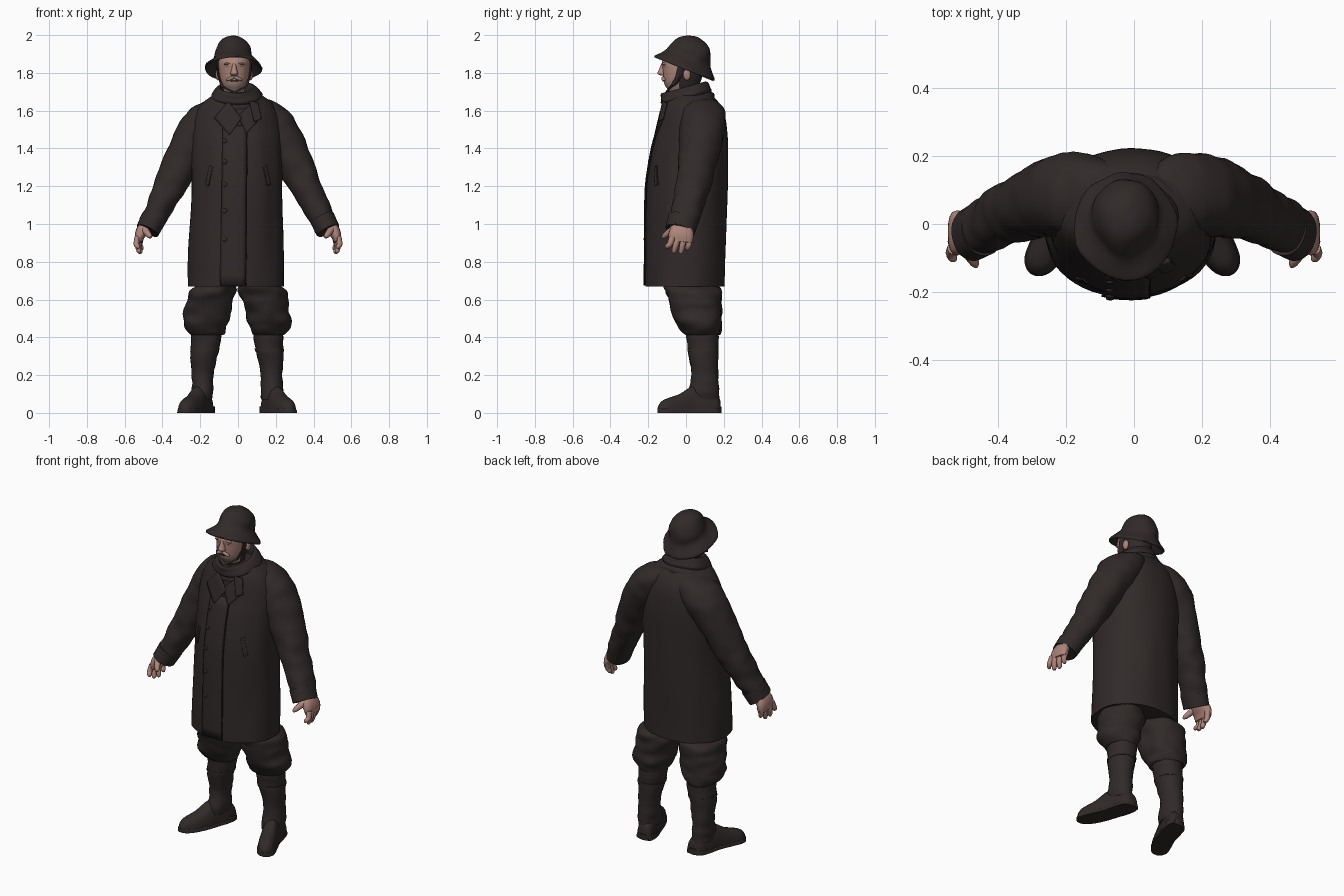
import bpy, bmesh, math
from mathutils import Vector, noise

cube = bpy.data.objects.get("Cube")
if cube:
    bpy.data.objects.remove(cube, do_unlink=True)


def material(name, rgb):
    m = bpy.data.materials.new(name)
    m.use_nodes = True
    m.diffuse_color = (*rgb, 1)
    m.node_tree.nodes["Principled BSDF"].inputs["Base Color"].default_value = (*rgb, 1)
    return m


CLOTH = material("dark oilskin", (0.030, 0.0225, 0.0218))
SEAM = material("dark seam", (0.012, 0.009, 0.009))
SKIN = material("skin", (0.42, 0.235, 0.19))
BEARD = material("grey whiskers", (0.33, 0.225, 0.19))


def finish(name, bm, mat, angle=40):
    bmesh.ops.recalc_face_normals(bm, faces=bm.faces)
    mesh = bpy.data.meshes.new(name)
    bm.to_mesh(mesh)
    bm.free()
    mesh.materials.append(mat)
    ob = bpy.data.objects.new(name, mesh)
    bpy.context.collection.objects.link(ob)
    bpy.ops.object.select_all(action='DESELECT')
    ob.select_set(True)
    bpy.context.view_layer.objects.active = ob
    bpy.ops.object.shade_smooth_by_angle(angle=math.radians(angle))
    return ob


def smooth(rows, steps=4):
    """Catmull-Rom interpolation of rows of numbers."""
    out = []
    for i in range(len(rows) - 1):
        a, b, c, d = rows[max(i - 1, 0)], rows[i], rows[i + 1], rows[min(i + 2, len(rows) - 1)]
        for k in range(steps):
            t = k / steps
            out.append([q + t / 2 * (r - p + t * (2 * p - 5 * q + 4 * r - s + t * (3 * (q - r) + s - p)))
                        for p, q, r, s in zip(a, b, c, d)])
    return out + [list(rows[-1])]


def power(v, n):
    return math.copysign(abs(v) ** (2 / n), v)


def loft(name, rings, mat, sides=28, n=2.2, fold=0, freq=(9, 9, 9), floor=None):
    """Skin superellipse rings given as centre and two half axes."""
    bm = bmesh.new()
    loops = []
    for c, u, v in rings:
        loop = []
        for i in range(sides):
            a = math.tau * i / sides
            d = u * power(math.cos(a), n) + v * power(math.sin(a), n)
            p = c + d
            if fold:
                p += d.normalized() * fold * noise.noise(Vector(q * f for q, f in zip(p, freq)))
            if floor is not None:
                p.z = max(p.z, floor)
            loop.append(bm.verts.new(p))
        loops.append(loop)
    for lo, hi in zip(loops, loops[1:]):
        for i in range(sides):
            j = (i + 1) % sides
            bm.faces.new((lo[i], lo[j], hi[j], hi[i]))
    bm.faces.new(loops[0])
    bm.faces.new(loops[-1])
    return finish(name, bm, mat)


def upright(rows, steps=4):
    """Rows: height, centre x, half width, front y, back y."""
    return [(Vector((cx, (f + b) / 2, z)), Vector((hx, 0, 0)), Vector((0, (b - f) / 2, 0)))
            for z, cx, hx, f, b in smooth(rows, steps)]


def tilted(centre, degrees, rows, steps=3):
    """Rows: height along the tilted axis, half width, half depth."""
    t = math.radians(degrees)
    up, back = Vector((0, math.sin(t), math.cos(t))), Vector((0, math.cos(t), -math.sin(t)))
    return [(Vector(centre) + up * h, Vector((rx, 0, 0)), back * ry) for h, rx, ry in smooth(rows, steps)]


def tube(rows, side, steps=4):
    """Rows: x, y, z, half thickness, half depth; side mirrors x."""
    pts = smooth([(r[0] * side, *r[1:]) for r in rows], steps)
    cs = [Vector(p[:3]) for p in pts]
    rings = []
    for i, p in enumerate(pts):
        t = (cs[min(i + 1, len(cs) - 1)] - cs[max(i - 1, 0)]).normalized()
        v = (Vector((0, 1, 0)) - t * t.y).normalized()
        rings.append((cs[i], v.cross(t) * p[3], v * p[4]))
    return rings


def blob(name, loc, size, mat, tilt=0):
    bpy.ops.mesh.primitive_uv_sphere_add(segments=14, ring_count=8, location=loc, rotation=(0, tilt, 0))
    ob = bpy.context.object
    ob.name, ob.scale = name, size
    ob.data.materials.append(mat)
    bpy.ops.object.shade_smooth()
    return ob


# Coat body
COAT_N = 2.08
coat_rows = [(0.67, -.01, .255, -.216, .205), (0.9, -.01, .25, -.215, .212), (1.2, -.005, .242, -.21, .22),
             (1.4, -.005, .24, -.178, .222), (1.5, -.005, .238, -.15, .215), (1.58, -.005, .222, -.13, .202),
             (1.64, -.005, .185, -.115, .175), (1.69, -.005, .12, -.095, .13)]
loft("coat_body", upright(coat_rows, 7), CLOTH, 56, COAT_N, .007, (11, 11, 3))
dense = smooth(coat_rows, 12)


def coat_front(x, z):
    _, cx, hx, f, b = min(dense, key=lambda r: abs(r[0] - z))
    k = max(1 - (abs(x - cx) / hx) ** COAT_N, 0.02)
    return (f + b) / 2 - (b - f) / 2 * k ** (1 / COAT_N)


def patch(name, corners, mat, lift=.004, thick=.008):
    """Cloth plate on the coat front; corners as x, z in order around."""
    a, b, c, d = [Vector(p) for p in corners]
    nu, nv = 6, 16
    bm = bmesh.new()
    grid = []
    for j in range(nv + 1):
        for i in range(nu + 1):
            p = a.lerp(b, i / nu).lerp(d.lerp(c, i / nu), j / nv)
            grid.append(bm.verts.new((p.x, coat_front(p.x, p.y) - lift, p.y)))
    for j in range(nv):
        for i in range(nu):
            k = j * (nu + 1) + i
            bm.faces.new((grid[k], grid[k + 1], grid[k + nu + 2], grid[k + nu + 1]))
    ob = finish(name, bm, mat)
    mod = ob.modifiers.new("thickness", 'SOLIDIFY')
    mod.thickness, mod.offset = thick, 0


# Coat front: placket, lapels, pockets, scarf end, buttons
patch("placket", [(-.095, .675), (.04, .675), (.045, 1.52), (-.08, 1.52)], CLOTH)
patch("placket_seam", [(.04, .675), (.045, .675), (.05, 1.52), (.045, 1.52)], SEAM, .004, .006)
patch("right_lapel", [(-.045, 1.47), (.02, 1.56), (-.05, 1.65), (-.125, 1.56)], CLOTH, .007, .01)
patch("left_lapel", [(.045, 1.48), (.1, 1.54), (.07, 1.64), (-.0, 1.57)], CLOTH, .006, .01)
patch("scarf_end", [(.085, 1.54), (.122, 1.555), (.105, 1.64), (.06, 1.65)], CLOTH, .014, .014)
for s, side in ((1, "left"), (-1, "right")):
    patch(side + "_pocket_welt", [(s * .155, 1.2), (s * .172, 1.21), (s * .15, 1.31), (s * .133, 1.3)], CLOTH, .003)
for z in (.92, 1.07, 1.21, 1.33, 1.44):
    blob("button", (-.07, coat_front(-.07, z) - .009, z), (.013, .006, .013), CLOTH)

# Tilted collar and rolled scarf
loft("collar", tilted((-.005, .016, 1.625), -15, [
    (-.02, .16, .138), (.025, .15, .144), (.042, .132, .133), (.055, .136, .142), (.08, .118, .135),
    (.1, .1, .12), (.095, .085, .105), (.03, .075, .09)]), CLOTH, 36, 2, .012, (12, 12, 25))

# Head: whiskers on the lower front, dark hood lining on the back and jaw sides
HX = -.02
head = loft("head", upright([(1.62, HX, .055, -.06, .07), (1.7, HX, .055, -.09, .06), (1.735, HX, .067, -.112, .07),
                             (1.775, HX, .078, -.12, .085), (1.82, HX, .083, -.124, .09),
                             (1.86, HX, .083, -.127, .098), (1.91, HX, .074, -.09, .1)]), SKIN, 40)
head.data.materials.append(BEARD)
head.data.materials.append(CLOTH)
for f in head.data.polygons:
    if f.center.y > -.035 or f.center.z < 1.705:
        f.material_index = 2
    elif f.center.z < 1.75:
        f.material_index = 1
loft("nose", upright([(1.785, HX, .014, -.134, -.1), (1.797, HX, .021, -.152, -.1), (1.82, HX, .014, -.143, -.1),
                      (1.85, HX, .01, -.13, -.1)]), SKIN, 14)
blob("mouth", (HX, -.118, 1.757), (.022, .006, .003), SEAM)
for s, side in ((1, "left"), (-1, "right")):
    blob(side + "_eye", (HX + s * .031, -.114, 1.833), (.011, .006, .004), SEAM)
    blob(side + "_brow", (HX + s * .033, -.114, 1.85), (.024, .013, .007), BEARD, s * .25)
    blob(side + "_moustache", (HX + s * .02, -.118, 1.77), (.026, .013, .009), BEARD, s * .4)
    blob(side + "_ear", (HX + s * .085, .005, 1.79), (.014, .02, .03), SKIN)
    strap = [Vector((HX + s * x, y, z)) for x, y, z in
             ((.088, -.02, 1.86), (.084, -.035, 1.79), (.066, -.065, 1.735), (.0, -.095, 1.7))]
    loft(side + "_chin_strap", [(p, Vector((s * .007, 0, 0)), Vector((0, .022, .008))) for p in strap], CLOTH, 10)

# Rain hat: crown and drooping brim as one tilted shell
loft("hat", tilted((HX - .004, -.008, 1.823), 22, [
    (.075, .08, .095), (.05, .098, .11), (.0, .145, .163), (-.002, .15, .168), (.008, .15, .168), (.035, .124, .14),
    (.062, .102, .119), (.1, .096, .11), (.14, .076, .09), (.167, .045, .054), (.18, .008, .009)]),
    CLOTH, 36, 2, .01, (14, 14, 14))

arm = [(.05, .05, 1.63, .04, .08), (.12, .08, 1.585, .085, .118), (.19, .085, 1.515, .11, .122),
       (.265, .072, 1.4, .1, .108), (.33, .048, 1.26, .09, .096), (.38, .025, 1.16, .079, .088),
       (.435, -.006, 1.05, .067, .079), (.476, -.03, .97, .06, .077)]
cuff = [(.446, -.014, 1.03, .067, .081), (.479, -.032, .965, .063, .079)]
palm = [(.475, -.025, 1.0, .032, .04), (.502, -.026, .97, .034, .06), (.519, -.026, .94, .028, .066),
        (.526, -.029, .905, .018, .062)]
thumb = [(.5, -.05, .98, .024, .025), (.484, -.088, .957, .018, .018), (.468, -.114, .937, .014, .014),
         (.463, -.126, .928, .006, .006)]
trouser = [(.8, .11, .09, -.09, .12), (.69, .112, .1, -.1, .15), (.645, .132, .121, -.11, .193),
           (.58, .15, .121, -.085, .187), (.5, .163, .12, -.06, .187), (.45, .165, .107, -.036, .182),
           (.415, .163, .088, -.006, .172), (.42, .163, .07, .01, .16)]
shaft = [(.48, .163, .078, .0, .17), (.4, .163, .08, .004, .172), (.32, .172, .073, .01, .17),
         (.2, .183, .058, .03, .17), (.13, .183, .058, .014, .175), (.07, .183, .054, .01, .175)]
foot = [(.165, .183, .03, .06), (.172, .165, .048, .095), (.185, .1, .056, .13), (.203, .04, .053, .145),
        (.23, -.03, .057, .102), (.256, -.09, .055, .08), (.267, -.123, .043, .066), (.272, -.143, .026, .045),
        (.274, -.152, .008, .022)]

for s, side in ((1, "left"), (-1, "right")):
    # Sleeve and cuff
    loft(side + "_sleeve", tube(arm, s, 6), CLOTH, 28, 2.1, .01, (13, 10, 16))
    loft(side + "_cuff", tube(cuff, s), CLOTH, 28, 2.1)
    # Hand with four fingers and a thumb
    loft(side + "_palm", tube(palm, s), SKIN, 16, 2.4)
    loft(side + "_thumb", tube(thumb, s), SKIN, 10, 2)
    for base, tip, low in ((.022, .008, .862), (-.01, -.026, .843), (-.042, -.063, .847), (-.072, -.1, .87)):
        mid = (base + tip) / 2
        out = -.2 * base
        loft(side + "_finger", tube([(.518 + out, base, .93, .016, .0175), (.524 + out, mid, .893, .0145, .016),
                                     (.516 + out, tip, low + .01, .0125, .0135), (.512 + out, tip, low, .006, .006)],
                                    s), SKIN, 10, 2)
    # Baggy trouser leg, boot shaft, foot and sole
    def flip(rows):
        return [(z, s * cx - .005, *rest) for z, cx, *rest in rows]
    loft(side + "_trouser_leg", upright(flip(trouser), 6), CLOTH, 32, 2.2, .02, (9, 9, 17))
    loft(side + "_boot_shaft", upright(flip(shaft)), CLOTH, 26, 2.1, .007, (8, 8, 22))
    loft(side + "_boot_top_band", upright(flip([(.325, .172, .076, .007, .173), (.34, .17, .077, .007, .173)])), CLOTH)
    rows = smooth(foot, 4)
    for part, grow, lift in (("boot_foot", 0, None), ("boot_sole", .004, .024)):
        rings = [(Vector((s * x - .005, y, 0)), Vector((w + grow, 0, 0)), Vector((0, 0, lift or h)))
                 for x, y, w, h in rows]
        loft(side + "_" + part, rings, CLOTH, 28, 5 if lift else 2.5, floor=0 if lift else .012)
    loft(side + "_boot_heel", upright(flip([(0, .17, .052, .09, .188), (.035, .17, .052, .09, .188)])), CLOTH)
